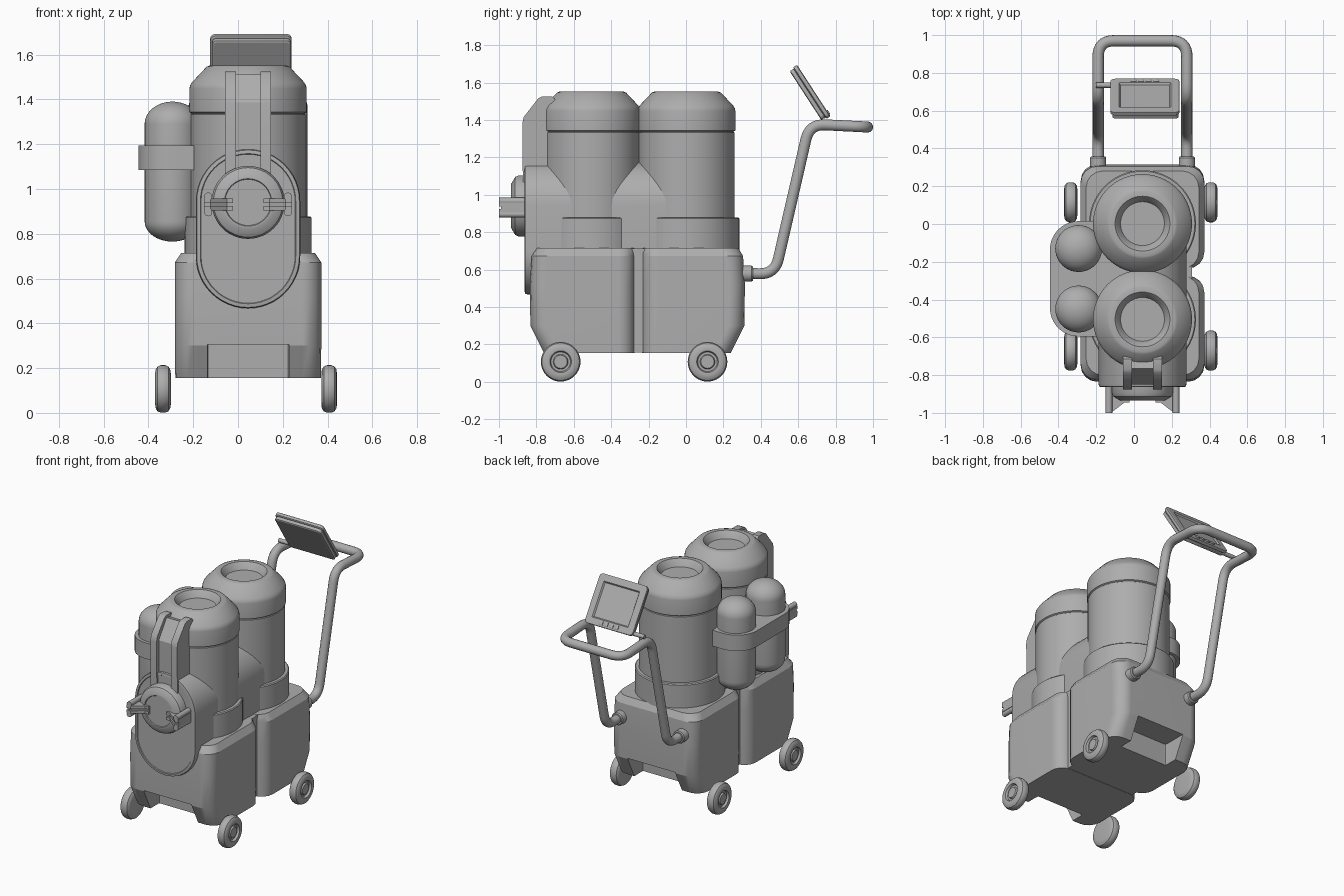
import bpy, bmesh
from math import sin, cos, pi, radians
from mathutils import Vector

if "Cube" in bpy.data.objects:
    bpy.data.objects.remove(bpy.data.objects["Cube"])

CX = 0.045  # centre line of the body
grey = bpy.data.materials.new("dark_grey")
grey.diffuse_color = (0.42, 0.42, 0.42, 1)
grey.use_nodes = True
grey.node_tree.nodes["Principled BSDF"].inputs["Base Color"].default_value = grey.diffuse_color


def loft(name, rings, angle=32):
    """Skin a list of equal-length point rings and cap both ends."""
    bm = bmesh.new()
    vs = [[bm.verts.new(p) for p in ring] for ring in rings]
    n = len(vs[0])
    for a, b in zip(vs, vs[1:]):
        for i in range(n):
            j = (i + 1) % n
            bm.faces.new((a[i], a[j], b[j], b[i]))
    bm.faces.new(vs[0])
    bm.faces.new(vs[-1])
    bmesh.ops.recalc_face_normals(bm, faces=bm.faces)
    me = bpy.data.meshes.new(name)
    bm.to_mesh(me)
    bm.free()
    me.materials.append(grey)
    ob = bpy.data.objects.new(name, me)
    bpy.context.collection.objects.link(ob)
    smooth(ob, angle)
    return ob


def smooth(ob, angle=32):
    bpy.ops.object.select_all(action='DESELECT')
    bpy.context.view_layer.objects.active = ob
    ob.select_set(True)
    bpy.ops.object.shade_smooth_by_angle(angle=radians(angle))


def lathe(name, profile, centre, axis='Z', flip=1, n=48):
    """Revolve (radius, height) pairs about an axis through centre."""
    c = Vector(centre)
    rings = []
    for r, h in profile:
        r = max(r, 0.002)
        ring = []
        for i in range(n):
            a, b, d = r * cos(2 * pi * i / n), r * sin(2 * pi * i / n), h * flip
            ring.append(c + Vector({'Z': (a, b, d), 'Y': (a, d, b), 'X': (d, a, b)}[axis]))
        rings.append(ring)
    return loft(name, rings)


def rrect(x0, x1, y0, y1, r, seg=5):
    """Rounded rectangle as 2D points."""
    pts = []
    for k, (x, y) in enumerate([(x1 - r, y1 - r), (x0 + r, y1 - r), (x0 + r, y0 + r), (x1 - r, y0 + r)]):
        for i in range(seg + 1):
            t = pi / 2 * (k + i / seg)
            pts.append((x + r * cos(t), y + r * sin(t)))
    return pts


def prism_x(name, yz, x0, x1):
    return loft(name, [[(x, y, z) for y, z in yz] for x in (x0, x1)])


def prism_z(name, xy, z0, z1):
    return loft(name, [[(x, y, z) for x, y in xy] for z in (z0, z1)])


def tube(name, pts, radius, fillet):
    """Round pipe along a path with filleted corners."""
    pts = [Vector(p) for p in pts]
    path = [pts[0]]
    for a, b, c in zip(pts, pts[1:], pts[2:]):
        p, q = b + (a - b).normalized() * fillet, b + (c - b).normalized() * fillet
        for i in range(9):
            t = i / 8
            path.append(p * (1 - t) ** 2 + b * 2 * t * (1 - t) + q * t * t)
    path.append(pts[-1])
    cu = bpy.data.curves.new(name, 'CURVE')
    cu.dimensions = '3D'
    cu.bevel_depth, cu.bevel_resolution, cu.use_fill_caps = radius, 5, True
    cu.materials.append(grey)
    sp = cu.splines.new('POLY')
    sp.points.add(len(path) - 1)
    for s, p in zip(sp.points, path):
        s.co = (*p, 1)
    ob = bpy.data.objects.new(name, cu)
    bpy.context.collection.objects.link(ob)
    bpy.ops.object.select_all(action='DESELECT')
    bpy.context.view_layer.objects.active = ob
    ob.select_set(True)
    bpy.ops.object.convert(target='MESH')
    smooth(bpy.context.object, 40)


# Two base housings with tapered ends and a notch cut into the bottom edge
levels = [(0.155, 0.325, 0.075), (0.30, 0.327, 0.003), (0.52, 0.327, 0.0),
          (0.672, 0.327, 0.01), (0.715, 0.298, 0.035)]
for name, end, inner, s in (("front_base", -0.835, -0.275, 1), ("rear_base", 0.315, -0.235, -1)):
    rings = []
    for z, hw, inset in levels:
        y0, y1 = sorted((end + s * inset, inner))
        rings.append([(x, y, z) for x, y in rrect(CX - hw, CX + hw, y0, y1, 0.085, 4)])
    base = loft(name, rings)
    cutter = prism_z("notch_cutter", rrect(CX - 0.182, CX + 0.182, end - 0.17 , end + 0.17, 0.01, 2), 0.0, 0.305)
    cutter.hide_render = True
    mod = base.modifiers.new("notch", 'BOOLEAN')
    mod.object, mod.operation, mod.solver = cutter, 'DIFFERENCE', 'EXACT'
    bpy.context.view_layer.update()
    bpy.context.view_layer.objects.active = base
    bpy.ops.object.modifier_apply(modifier="notch")
    bpy.data.objects.remove(cutter)
    smooth(base, 25)
    base.modifiers.new("even_shading", 'WEIGHTED_NORMAL').keep_sharp = True
prism_z("base_joint", rrect(CX - 0.262, CX + 0.262, -0.36, -0.15, 0.01, 2), 0.157, 0.713)

# Tanks with collars and recessed tops
tank = [(0, 0.6), (0.257, 0.6), (0.257, 1.332), (0.253, 1.335), (0.253, 1.338), (0.262, 1.343),
        (0.262, 1.448), (0.259, 1.462), (0.25, 1.477), (0.185, 1.546), (0.172, 1.551),
        (0.145, 1.551), (0.135, 1.54), (0.116, 1.505), (0, 1.505)]
for name, y in (("front_tank", -0.505), ("rear_tank", 0.002)):
    lathe(name, tank, (CX, y, 0), n=64)
    lathe(name + "_collar", [(0, 0.65), (0.283, 0.65), (0.283, 0.872), (0.277, 0.878), (0, 0.878)], (CX, y, 0), n=64)


# Stadium-shaped spine through both tanks, ending in a rimmed front panel
def stadium(y, inset, n=24):
    r = 0.233 - inset
    return [(CX + r * cos(pi * i / n + k * pi), y, (0.945, 0.7)[k] + r * sin(pi * i / n + k * pi))
            for k in (0, 1) for i in range(n + 1)]


loft("front_panel", [stadium(*p) for p in ((0.0, 0), (-0.846, 0), (-0.861, 0.004), (-0.863, 0.02),
                                           (-0.858, 0.023))])

# Round front port
lathe("front_port", [(0, 0.1), (0.163, 0.1), (0.163, 0.04), (0.155, 0.022), (0.118, 0), (0.106, 0),
                     (0.103, 0.005), (0, 0.005)], (CX, -0.935, 0.94), 'Y')

# Clasps either side of the port
plate = [(0.197, -1.0), (0.168, -1.0), (0.095, -0.945), (0.068, -0.945), (0.068, -0.92), (0.11, -0.91), (0.197, -0.86)]
for side, s in (("left", -1), ("right", 1)):
    for z in (0.948, 0.914):
        prism_z(side + "_clasp_plate", [(CX + s * x, y) for x, y in plate], z - 0.01, z + 0.01)
    prism_z(side + "_clasp_web", [(CX + s * x, y + 0.012) for x, y in plate], 0.92, 0.942)
    for z in (0.966, 0.896):
        lathe(side + "_clasp_rod", [(0, 0), (0.018, 0), (0.018, 0.15), (0, 0.15)],
              (CX + s * 0.178, -1.0, z), 'Y', n=16)

# Vertical channel bracket on the front tank
rail = [(-0.68, 1.03), (-0.872, 1.03), (-0.875, 1.38), (-0.868, 1.415), (-0.79, 1.515), (-0.77, 1.525), (-0.715, 1.525),
        (-0.68, 1.49)]
for side, s in (("left", -1), ("right", 1)):
    prism_x(side + "_bracket_rail", rail, CX + s * 0.055, CX + s * 0.102)
prism_x("bracket_channel", [(-0.68, 1.03), (-0.85, 1.03), (-0.85, 1.385), (-0.765, 1.51), (-0.68, 1.49)],
        CX - 0.06, CX + 0.06)

# Side bottles and their strap
R = 0.124
bottle = [(R * sin(pi / 2 * i / 8), 0.855 - 0.09 * cos(pi / 2 * i / 8)) for i in range(9)]
bottle += [(R * cos(pi / 2 * i / 12), 1.29 + 0.1 * sin(pi / 2 * i / 12)) for i in range(13)]
for name, y in (("rear_bottle", -0.13), ("front_bottle", -0.45)):
    lathe(name, bottle, (-0.293, y, 0), n=40)
prism_z("bottle_strap", rrect(-0.445, 0.0, -0.595, 0.015, 0.15, 10), 1.085, 1.195)

# Wheels, hubs facing outwards
wheel = [(0, -0.033), (0.07, -0.035), (0.088, -0.032), (0.1, -0.024), (0.106, -0.01), (0.106, 0.01), (0.1, 0.024),
         (0.088, 0.032), (0.07, 0.035), (0.058, 0.034), (0.052, 0.02), (0.04, 0.02), (0.035, 0.03), (0, 0.03)]
for side, x, s in (("left", -0.335, -1), ("right", 0.407, 1)):
    for end, y in (("front", -0.67), ("rear", 0.115)):
        lathe(f"{end}_{side}_wheel", wheel, (x, y, 0.107), 'X', s, 40)

# Push handle and sockets
half = [(0.235, 0.30, 0.58), (0.235, 0.475, 0.575), (0.235, 0.66, 1.378), (0.235, 0.97, 1.362)]
path = [(CX - x, y, z) for x, y, z in half] + [(CX + x, y, z) for x, y, z in reversed(half)]
tube("push_handle", path, 0.03, 0.085)
for side, s in (("left", -1), ("right", 1)):
    lathe(side + "_handle_socket", [(0, 0), (0.043, 0), (0.043, 0.08), (0.038, 0.087), (0, 0.087)],
          (CX + s * 0.235, 0.27, 0.578), 'Y', n=32)

# Tilted control screen
C, U, N = Vector((0.058, 0.664, 1.546)), Vector((0, -0.545, 0.838)), Vector((0, 0.838, 0.545))


def tilted(name, x0, x1, v0, v1, r, steps):
    loft(name, [[C + Vector((x, 0, 0)) + U * v + N * n for x, v in
                 rrect(x0 + d, x1 - d, v0 + d, v1 - d, max(r - d, 0.002))] for n, d in steps])


tilted("screen_back", -0.172, 0.178, -0.155, 0.155, 0.02, [(-0.03, 0.006), (-0.026, 0), (-0.006, 0), (-0.004, 0.006)])
tilted("screen_front", -0.182, 0.182, -0.165, 0.163, 0.025, [(-0.004, 0.006), (0.0, 0), (0.018, 0), (0.022, 0.006),
                                                            (0.022, 0.045), (0.012, 0.052)])
for i in range(4):
    x = -0.06 + 0.04 * i
    tilted("screen_button", x - 0.014, x + 0.014, -0.155, -0.128, 0.004, [(0.015, 0), (0.026, 0), (0.028, 0.003)])
lathe("screen_pivot", [(0, 0), (0.014, 0), (0.014, 0.27), (0, 0.27)], (-0.2, 0.735, 1.42), 'X', n=16)
